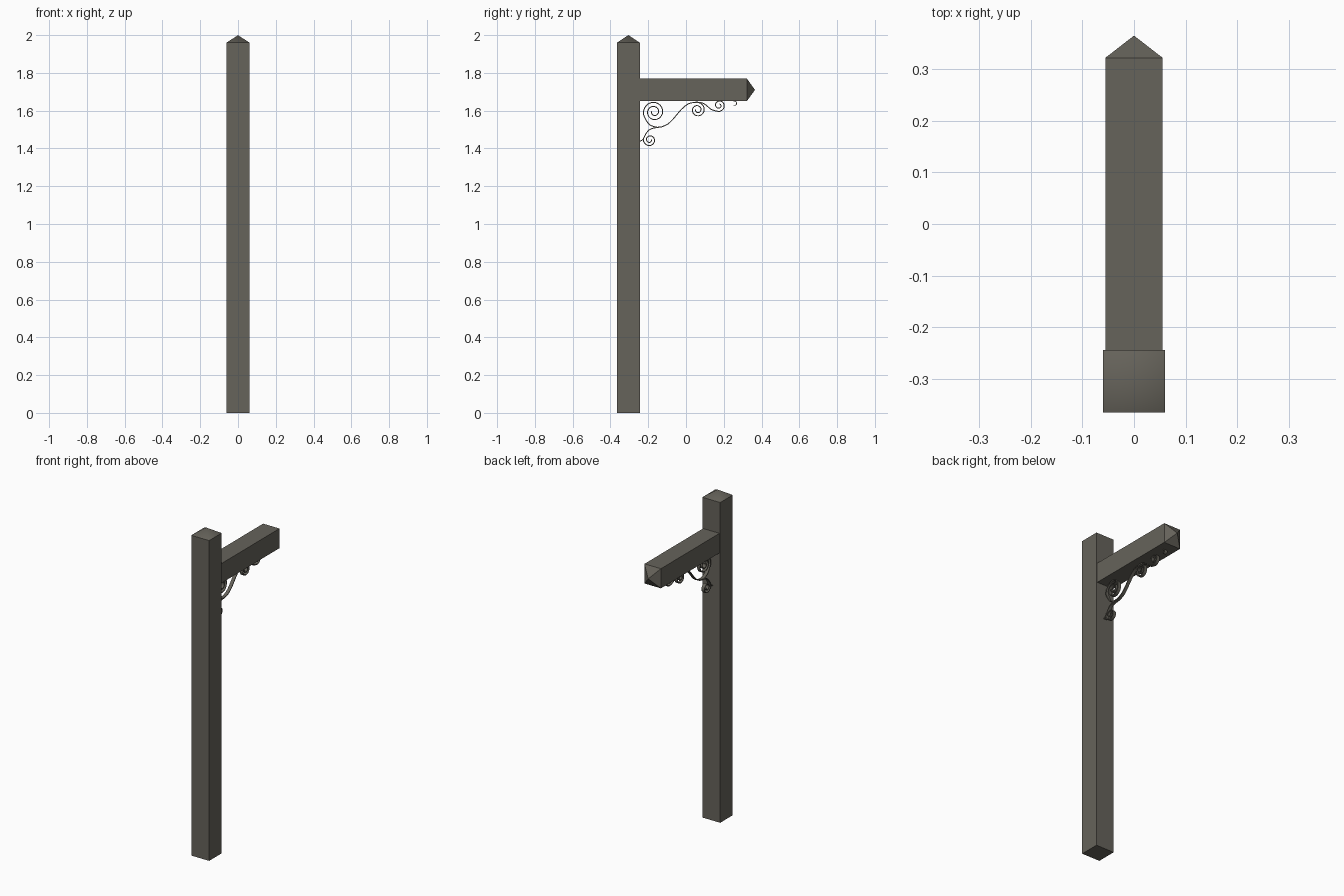
import bpy, bmesh, math
from mathutils import Vector, Matrix

if "Cube" in bpy.data.objects:
    bpy.data.objects.remove(bpy.data.objects["Cube"])


def material(name, rgb):
    m = bpy.data.materials.new(name)
    m.diffuse_color = (*rgb, 1)
    m.use_nodes = True
    m.node_tree.nodes["Principled BSDF"].inputs["Base Color"].default_value = m.diffuse_color
    return m


GREY = material("weathered_grey_brown", (0.133, 0.125, 0.104))


def finish(bm, name, mat):
    bmesh.ops.recalc_face_normals(bm, faces=bm.faces)
    me = bpy.data.meshes.new(name)
    bm.to_mesh(me)
    bm.free()
    me.materials.append(mat)
    ob = bpy.data.objects.new(name, me)
    bpy.context.collection.objects.link(ob)
    return ob


def pointed_bar(name, half_x, half_y, length, tip, matrix, smooth_tip=False):
    """Square timber along local z, ending in a pyramid point."""
    bm = bmesh.new()
    rings = [[bm.verts.new((sx * half_x, sy * half_y, z))
              for sx, sy in ((-1, -1), (1, -1), (1, 1), (-1, 1))]
             for z in (0, length)]
    apex = bm.verts.new((0, 0, tip))
    bm.faces.new(rings[0])
    for i in range(4):
        j = (i + 1) % 4
        bm.faces.new((rings[0][i], rings[0][j], rings[1][j], rings[1][i]))
        bm.faces.new((rings[1][i], rings[1][j], apex)).smooth = smooth_tip
    for e in bm.edges:
        e.smooth = apex in e.verts
    bm.transform(matrix)
    return finish(bm, name, GREY)


# Upright post with a softly shaded cap, and the arm let into it
pointed_bar("post", 0.0605, 0.0605, 1.96, 2.0, Matrix.Translation((0, -0.305, 0)), True)
pointed_bar("arm", 0.0555, 0.06, 0.627, 0.67,
            Matrix.Translation((0, -0.305, 1.71)) @ Matrix.Rotation(-math.pi / 2, 4, 'X'))


def spiral(cy, cz, r0, r1, a0, a1, step=22.5):
    n = max(2, round(abs(a1 - a0) / step))
    pts = []
    for i in range(n + 1):
        t = i / n
        a = math.radians(a0 + (a1 - a0) * t)
        r = r0 + (r1 - r0) * t
        pts.append((cy + r * math.cos(a), cz + r * math.sin(a)))
    return pts


def smooth(pts, spacing=0.006):
    """Catmull-Rom resampling of a path."""
    p = [Vector(q) for q in pts]
    p = [2 * p[0] - p[1]] + p + [2 * p[-1] - p[-2]]
    out = []
    for a, b, c, d in zip(p, p[1:], p[2:], p[3:]):
        n = max(1, round((c - b).length / spacing))
        for k in range(n):
            t = k / n
            out.append(0.5 * (2 * b + (c - a) * t + (2 * a - 5 * b + 4 * c - d) * t * t
                              + (3 * b - a - 3 * c + d) * t ** 3))
    return out + [p[-2]]


def iron_strip(name, pts, width=0.02, thick=0.005):
    """Flat bar swept along a path in the y-z plane."""
    path = smooth(pts)
    bm = bmesh.new()
    rings = []
    for i, q in enumerate(path):
        d = (path[min(i + 1, len(path) - 1)] - path[max(i - 1, 0)]).normalized()
        n = Vector((-d.y, d.x)) * thick / 2
        rings.append([bm.verts.new((sx * width / 2, q.x + s * n.x, q.y + s * n.y))
                      for sx, s in ((-1, -1), (1, -1), (1, 1), (-1, 1))])
    for r, s in zip(rings, rings[1:]):
        for i in range(4):
            j = (i + 1) % 4
            bm.faces.new((r[i], r[j], s[j], s[i]))
    bm.faces.new(rings[0])
    bm.faces.new(rings[-1])
    ob = finish(bm, name, GREY)
    bpy.context.view_layer.objects.active = ob
    ob.select_set(True)
    bpy.ops.object.shade_smooth_by_angle(angle=math.radians(40))
    ob.select_set(False)


# Main S-scroll: big curl by the post to the middle curl under the arm
iron_strip("main_scroll",
           spiral(-0.169, 1.593, 0.012, 0.057, -560, 200)
           + [(-0.195, 1.528), (-0.15, 1.512), (-0.11, 1.522), (-0.077, 1.546),
              (-0.024, 1.607), (0.015, 1.637)]
           + spiral(0.061, 1.604, 0.040, 0.009, 100, -560))

# Branch leading to the outer curl
iron_strip("outer_scroll",
           [(0.05, 1.645), (0.08, 1.643), (0.105, 1.630), (0.135, 1.606)]
           + spiral(0.175, 1.628, 0.032, 0.007, 260, 790))

# Branch leading down the post to the lower curl
iron_strip("lower_scroll",
           [(-0.13, 1.515), (-0.155, 1.511), (-0.19, 1.501), (-0.212, 1.478)]
           + spiral(-0.192, 1.445, 0.034, 0.008, 175, 740))

# Small tail hooks at the arm and the post
iron_strip("arm_hook", spiral(0.257, 1.638, 0.013, 0.009, 110, -120), thick=0.004)
iron_strip("post_hook", [(-0.255, 1.442), (-0.24, 1.440), (-0.226, 1.450)], thick=0.004)
